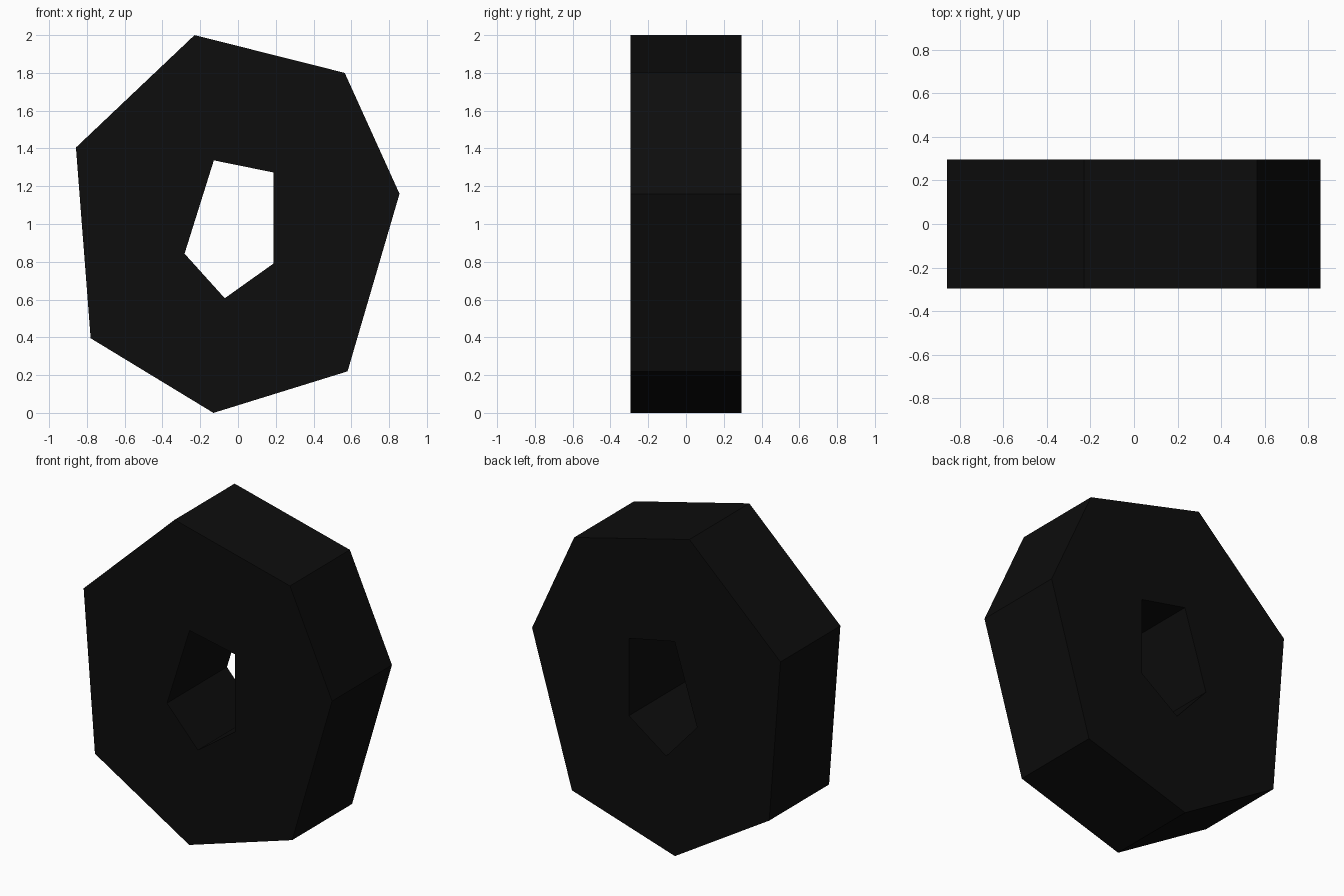
import bpy
import bmesh

cube = bpy.data.objects.get("Cube")
if cube:
    bpy.data.objects.remove(cube, do_unlink=True)

THICKNESS = 0.59
# Outlines as (x, z) corners
RIM = [(-0.23, 2.0), (0.565, 1.8), (0.855, 1.16), (0.58, 0.22),
       (-0.13, 0.0), (-0.78, 0.395), (-0.858, 1.405)]
HOLE = [(-0.128, 1.337), (0.187, 1.273), (0.187, 0.79),
        (-0.07, 0.607), (-0.283, 0.843)]


def make_material(name, color):
    mat = bpy.data.materials.new(name)
    mat.use_nodes = True
    mat.diffuse_color = color
    bsdf = next(n for n in mat.node_tree.nodes if n.type == 'BSDF_PRINCIPLED')
    bsdf.inputs["Base Color"].default_value = color
    return mat


def add_loop(bm, outline):
    verts = [bm.verts.new((x, 0, z)) for x, z in outline]
    return [bm.edges.new((a, b)) for a, b in zip(verts, verts[1:] + verts[:1])]


# Flat face of the stone with its hole
bm = bmesh.new()
edges = add_loop(bm, RIM) + add_loop(bm, HOLE)
bmesh.ops.triangle_fill(bm, edges=edges, use_beauty=True, normal=(0, -1, 0))
bmesh.ops.recalc_face_normals(bm, faces=bm.faces[:])
mesh = bpy.data.meshes.new("holed_stone")
bm.to_mesh(mesh)
bm.free()

stone = bpy.data.objects.new("holed_stone", mesh)
bpy.context.collection.objects.link(stone)
mesh.materials.append(make_material("near_black", (0.004, 0.004, 0.004, 1)))

# Thicken evenly to front and back
solid = stone.modifiers.new("thickness", 'SOLIDIFY')
solid.thickness = THICKNESS
solid.offset = 0
